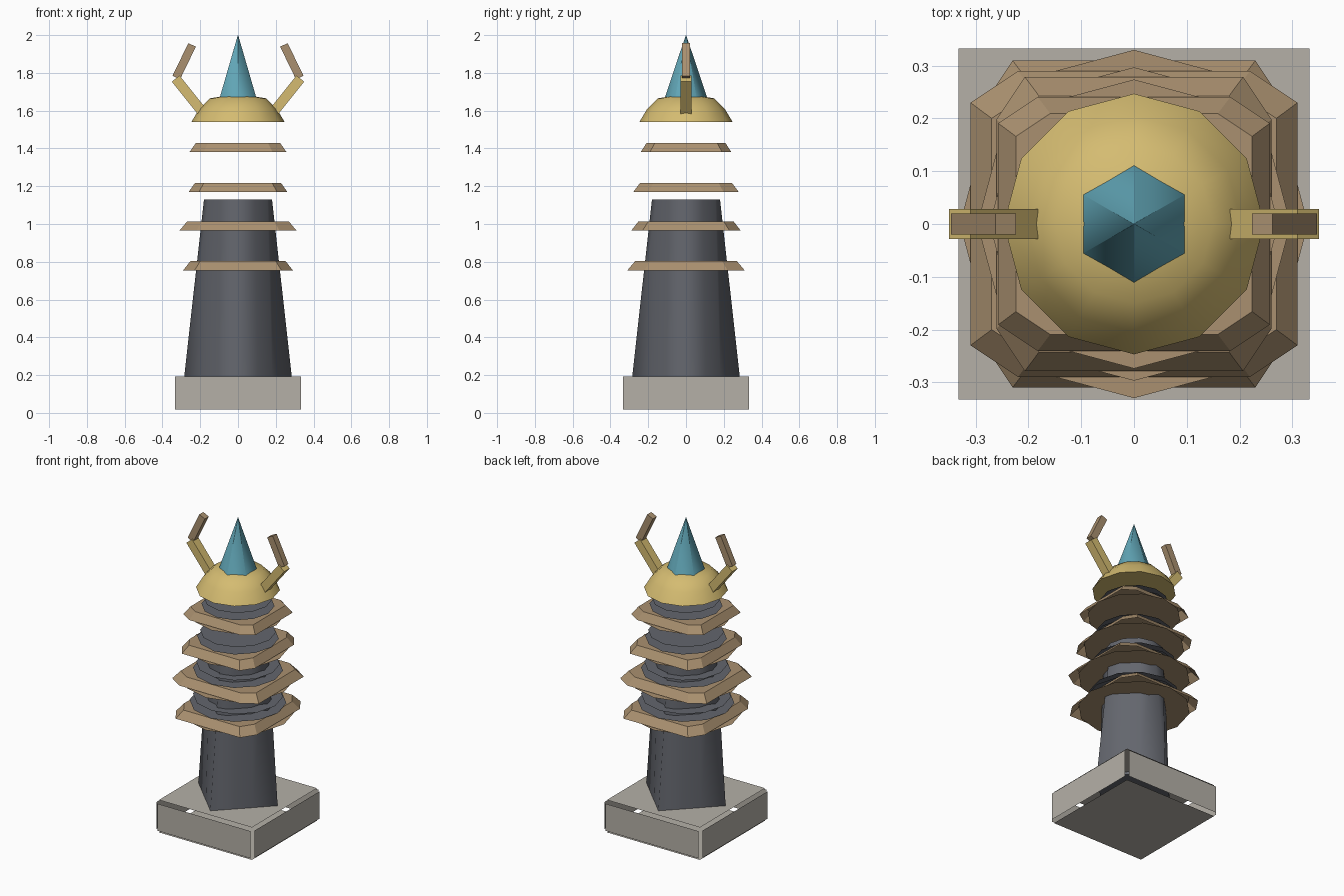
import bpy, bmesh
from math import sin, cos, pi, atan2
from mathutils import Vector, Matrix

old = bpy.data.objects.get("Cube")
if old:
    bpy.data.objects.remove(old, do_unlink=True)


def material(name, rgb):
    m = bpy.data.materials.new(name)
    m.use_nodes = True
    m.diffuse_color = (*rgb, 1)
    m.node_tree.nodes["Principled BSDF"].inputs["Base Color"].default_value = (*rgb, 1)
    return m


STONE = material("pale stone", (0.46, 0.435, 0.39))
SLATE = material("slate grey", (0.125, 0.132, 0.153))
BRONZE = material("bronze brown", (0.4, 0.28, 0.16))
GOLD = material("gold", (0.66, 0.5, 0.165))
CRYSTAL = material("crystal blue", (0.12, 0.38, 0.47))


def finish(name, bm, mat, smooth=False):
    mesh = bpy.data.meshes.new(name)
    for f in bm.faces:
        f.smooth = smooth and abs(f.normal.z) < 0.99
    bm.to_mesh(mesh)
    bm.free()
    mesh.materials.append(mat)
    ob = bpy.data.objects.new(name, mesh)
    bpy.context.collection.objects.link(ob)
    return ob


def loop(radius, z, sides=12):
    """Regular outline with a corner on the y axis."""
    angles = [pi / 2 + 2 * pi * i / sides for i in range(sides)]
    return [(radius * cos(a), radius * sin(a), z) for a in angles]


def loft(name, loops, mat, smooth=False, bottom=True, top=True):
    bm = bmesh.new()
    rows = [[bm.verts.new(p) for p in pts] for pts in loops]
    n = len(rows[0])
    for a, b in zip(rows, rows[1:]):
        for i in range(n):
            j = (i + 1) % n
            bm.faces.new((a[i], a[j], b[j], b[i]))
    if bottom:
        bm.faces.new(rows[0][::-1])
    if top:
        bm.faces.new(rows[-1])
    bm.normal_update()
    return finish(name, bm, mat, smooth)


def disc(name, radius, z, mat):
    bm = bmesh.new()
    bm.faces.new([bm.verts.new(p) for p in loop(radius, z)])
    bm.normal_update()
    return finish(name, bm, mat)


# Base: six plates with open seams along the edges
bm = bmesh.new()
bmesh.ops.create_cube(bm, size=1)
bmesh.ops.scale(bm, vec=(0.7, 0.7, 0.21), verts=bm.verts)
bmesh.ops.translate(bm, vec=(0, 0, 0.105), verts=bm.verts)
bmesh.ops.bevel(bm, geom=bm.edges[:], offset=0.017, segments=1, affect='EDGES')
bm.normal_update()
seams = [f for f in bm.faces if max(abs(c) for c in f.normal) < 0.99]
bmesh.ops.delete(bm, geom=seams, context='FACES')
finish("base", bm, STONE)

# Tower: square foot turned on its corner, blending to a round top
foot = [(x / (abs(x) + abs(y)) * 0.285, y / (abs(x) + abs(y)) * 0.285, z)
        for x, y, z in loop(1, 0.19)]
loft("tower", [foot, loop(0.18, 1.13)], SLATE, smooth=True)

# Collars: cut-corner bands, a round plate below and slate floors above
quarter = [(0.29, 0.22), (0.23, 0.31)]
outline = [(x, y) for x, y in quarter] + [(-x, y) for x, y in quarter[::-1]]
outline += [(-x, -y) for x, y in outline]
collars = [(0.75, 1.0, 0.285), (0.96, 1.0, 0.265), (1.165, 0.9, 0.24), (1.375, 0.83, 0.215)]
for i, (z, size, floor) in enumerate(collars):
    pts = [(x * size, y * size) for x, y in outline]
    if i % 2:
        pts = [(-y, x) for x, y in pts]
    low = [(x, y, z + 0.005) for x, y in pts]
    high = [(x * 0.87, y * 0.87, z + 0.053) for x, y in pts]
    loft(f"collar_{i + 1}", [low, high], BRONZE, bottom=False)
    disc(f"collar_plate_{i + 1}", 0.33 * size, z, BRONZE)
    disc(f"floor_{i + 1}", floor, z + 0.06, SLATE)
    disc(f"upper_floor_{i + 1}", floor * 0.93, z + 0.1, SLATE)

# Dome and crystal
loft("dome", [loop(r, z) for r, z in
              ((0.247, 1.54), (0.205, 1.61), (0.15, 1.665), (0.06, 1.68))], GOLD, smooth=True)
loft("crystal", [loop(0.123, 1.635, 6), loop(0.001, 2.0, 6)], CRYSTAL, smooth=True)


# Horns: two bent bars on each side
def bar(name, start, end, width, depth, mat):
    a, b = Vector(start), Vector(end)
    d = b - a
    bm = bmesh.new()
    bmesh.ops.create_cube(bm, size=1)
    bmesh.ops.scale(bm, vec=(width, depth, d.length), verts=bm.verts)
    turn = Matrix.Rotation(atan2(d.x, d.z), 4, 'Y')
    bmesh.ops.transform(bm, matrix=Matrix.Translation((a + b) / 2) @ turn, verts=bm.verts)
    finish(name, bm, mat)


for side, s in (("left", 1), ("right", -1)):
    bar(f"{side}_lower_horn", (s * 0.19, 0, 1.595), (s * 0.33, 0, 1.77), 0.052, 0.056, GOLD)
    bar(f"{side}_upper_horn", (s * 0.327, 0, 1.775), (s * 0.243, 0, 1.948), 0.044, 0.04, BRONZE)
